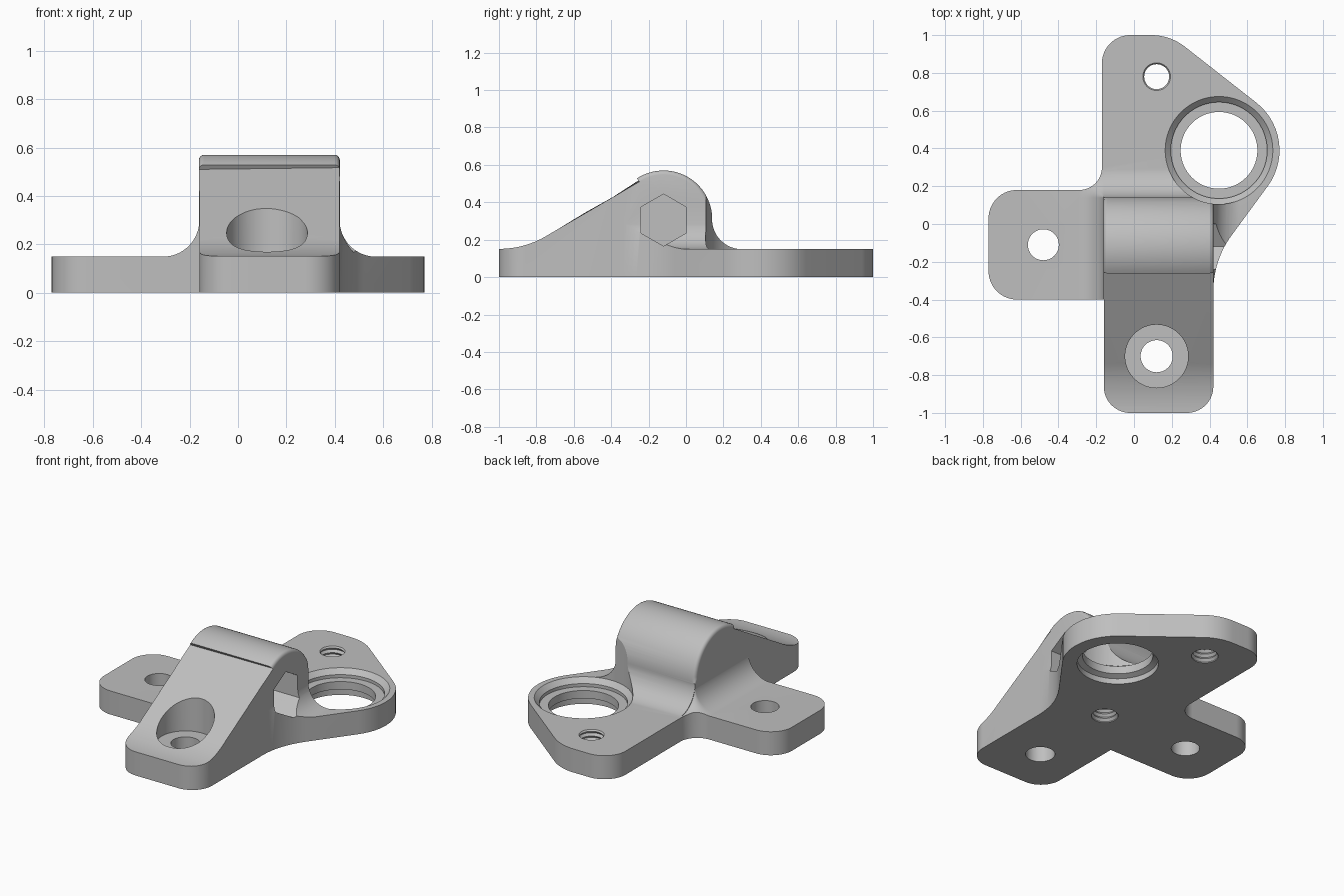
import bpy, bmesh
from math import sin, cos, tan, pi, radians
from mathutils import Vector, Matrix

cube = bpy.data.objects.get("Cube")
if cube:
    bpy.data.objects.remove(cube, do_unlink=True)

grey = bpy.data.materials.new("plain_grey")
grey.use_nodes = True
COLOR = (0.52, 0.52, 0.52, 1)
grey.diffuse_color = COLOR
grey.node_tree.nodes["Principled BSDF"].inputs["Base Color"].default_value = COLOR


def finish(name, bm):
    bmesh.ops.recalc_face_normals(bm, faces=bm.faces)
    mesh = bpy.data.meshes.new(name)
    bm.to_mesh(mesh)
    bm.free()
    obj = bpy.data.objects.new(name, mesh)
    bpy.context.collection.objects.link(obj)
    mesh.materials.append(grey)
    return obj


def prism(name, points, start, end, axis="z", bevel=0.0):
    """Extrude a profile along z (points are x, y), x (y, z) or y (x, z)."""
    place = {"z": lambda a, b, d: (a, b, d),
             "x": lambda a, b, d: (d, a, b),
             "y": lambda a, b, d: (a, d, b)}[axis]
    bm = bmesh.new()
    low, high = [[bm.verts.new(place(a, b, d)) for a, b in points] for d in (start, end)]
    bm.faces.new(low)
    bm.faces.new(high[::-1])
    for i in range(len(points)):
        bm.faces.new((low[i - 1], high[i - 1], high[i], low[i]))
    if bevel:
        rim = [e for e in bm.edges
               if abs(e.verts[0].co.x - e.verts[1].co.x) < 1e-5
               and min(v.co.z for v in e.verts) > 0.3]
        bmesh.ops.recalc_face_normals(bm, faces=bm.faces)
        bmesh.ops.bevel(bm, geom=rim, offset=bevel, segments=4, profile=0.5, affect="EDGES")
    return finish(name, bm)


def lathe(name, profile, x, y, steps=64):
    """Revolve (radius, z) points, which start and end on the axis."""
    bm = bmesh.new()
    verts = [bm.verts.new((r, 0, z)) for r, z in profile]
    edges = [bm.edges.new(pair) for pair in zip(verts, verts[1:])]
    bmesh.ops.spin(bm, geom=verts + edges, cent=(0, 0, 0), axis=(0, 0, 1),
                   angle=2 * pi, steps=steps, use_merge=True)
    bmesh.ops.remove_doubles(bm, verts=bm.verts, dist=1e-5)
    bmesh.ops.translate(bm, verts=bm.verts, vec=(x, y, 0))
    return finish(name, bm)


def arc(cx, cy, r, a0, a1, n=16):
    angles = [radians(a0 + (a1 - a0) * i / n) for i in range(n + 1)]
    return [(cx + r * cos(a), cy + r * sin(a)) for a in angles]


def rounded(corners, n=14):
    """Polygon of (x, y, radius) corners with each corner filleted."""
    out = []
    for i, (x, y, r) in enumerate(corners):
        p = Vector((x, y))
        if not r:
            out.append((x, y))
            continue
        u = (Vector(corners[i - 1][:2]) - p).normalized()
        w = (Vector(corners[(i + 1) % len(corners)][:2]) - p).normalized()
        half = u.angle(w) / 2
        centre = p + (u + w).normalized() * r / sin(half)
        a = p + u * r / tan(half) - centre
        b = p + w * r / tan(half) - centre
        turn = -a.angle_signed(b)
        for k in range(n + 1):
            q = centre + Matrix.Rotation(turn * k / n, 2) @ a
            out.append((q.x, q.y))
    return out


def combine(target, others, operation):
    for other in others:
        mod = target.modifiers.new(operation.lower(), "BOOLEAN")
        mod.operation, mod.solver, mod.object = operation, "EXACT", other
    graph = bpy.context.evaluated_depsgraph_get()
    mesh = bpy.data.meshes.new_from_object(target.evaluated_get(graph))
    target.modifiers.clear()
    target.data = mesh
    for other in others:
        bpy.data.objects.remove(other, do_unlink=True)


# Plan outline: three tabs and the round boss
outline = rounded([
    (-0.16, -1.0, 0.14), (0.42, -1.0, 0.14), (0.42, -0.192, 0.5),
    (0.892, 0.451, 0.32), (0.191, 1.0, 0.29), (-0.17, 1.0, 0.15),
    (-0.17, 0.18, 0.12), (-0.77, 0.18, 0.15), (-0.77, -0.4, 0.15), (-0.16, -0.4, 0)])
column = prism("outline_column", outline, 0, 1)

# Oversized slab, trimmed to the outline later
bracket = prism("bracket", [(-1.2, -1.2), (1.2, -1.2), (1.2, 1.2), (-1.2, 1.2)], -0.1, 0.15)

# Hump: swept toe, slope, round crown and rear fillet
side = [(-1.1, 0.05), (-1.1, 0.151)]
side += arc(-1.0, 0.651, 0.5, 270, 302.9)
side += arc(-0.12, 0.31, 0.26, 122.9, 0, 32)
side += arc(0.30, 0.31, 0.161, 180, 270)[1:] + [(0.30, 0.05)]
hump = prism("hump", side, -0.162, 0.421, "x", bevel=0.022)

# Fillets where the hump sides meet the plate
R = 0.15
curve = arc(R, R + 0.149, R, 180, 270)
flank = [(-0.03, 0.06), (-0.03, 0.299)] + curve + [(R, 0.06)]
fillet_left = prism("fillet_left", [(-0.16 - a, z) for a, z in flank], -0.5, 0.14, "y")
fillet_right = prism("fillet_right", [(0.42 + a, z) for a, z in flank], -0.5, 0.14, "y")
fillet_corner = lathe("fillet_corner", [(0, 0.299)] + curve[1:] + [(R, 0.06), (0, 0.06)], -0.16, 0.14)
combine(bracket, [hump, fillet_left, fillet_right, fillet_corner], "UNION")
combine(bracket, [column], "INTERSECT")


# Holes and pockets
def bore(name, x, y, r, low=-0.1, high=1):
    return lathe(name, [(0, low), (r, low), (r, high), (0, high)], x, y)


def thread(name, x, y, high):
    pitch, profile = 0.03, [(0, -0.1), (0.078, -0.1)]
    z = 0.006
    while z < high:
        profile += [(0.078, z), (0.066, z + pitch / 2)]
        z += pitch
    return lathe(name, profile + [(0.066, z), (0, z)], x, y, 48)


hexagon = [(-0.12 + 0.139 * sin(k * pi / 3), 0.305 + 0.139 * cos(k * pi / 3)) for k in range(6)]
cutters = [
    lathe("boss_bore", [(0, 1), (0.285, 1), (0.285, 0.15), (0.255, 0.12), (0.255, 0.10),
                        (0.203, 0.10), (0.203, 0.05), (0.235, 0.035), (0.235, -0.1), (0, -0.1)],
          0.45, 0.39, 96),
    bore("front_hole", 0.12, -0.70, 0.085),
    bore("front_counterbore", 0.12, -0.70, 0.167, 0.13),
    bore("left_hole", -0.48, -0.11, 0.082),
    thread("back_thread", 0.12, 0.78, 0.2),
    thread("centre_thread", 0.12, -0.12, 0.22),
    prism("nut_pocket", hexagon, 0.02, 0.8, "x"),
]
combine(bracket, cutters, "DIFFERENCE")

bpy.ops.object.select_all(action="DESELECT")
bracket.select_set(True)
bpy.context.view_layer.objects.active = bracket
bpy.ops.object.shade_smooth_by_angle(angle=radians(25))
